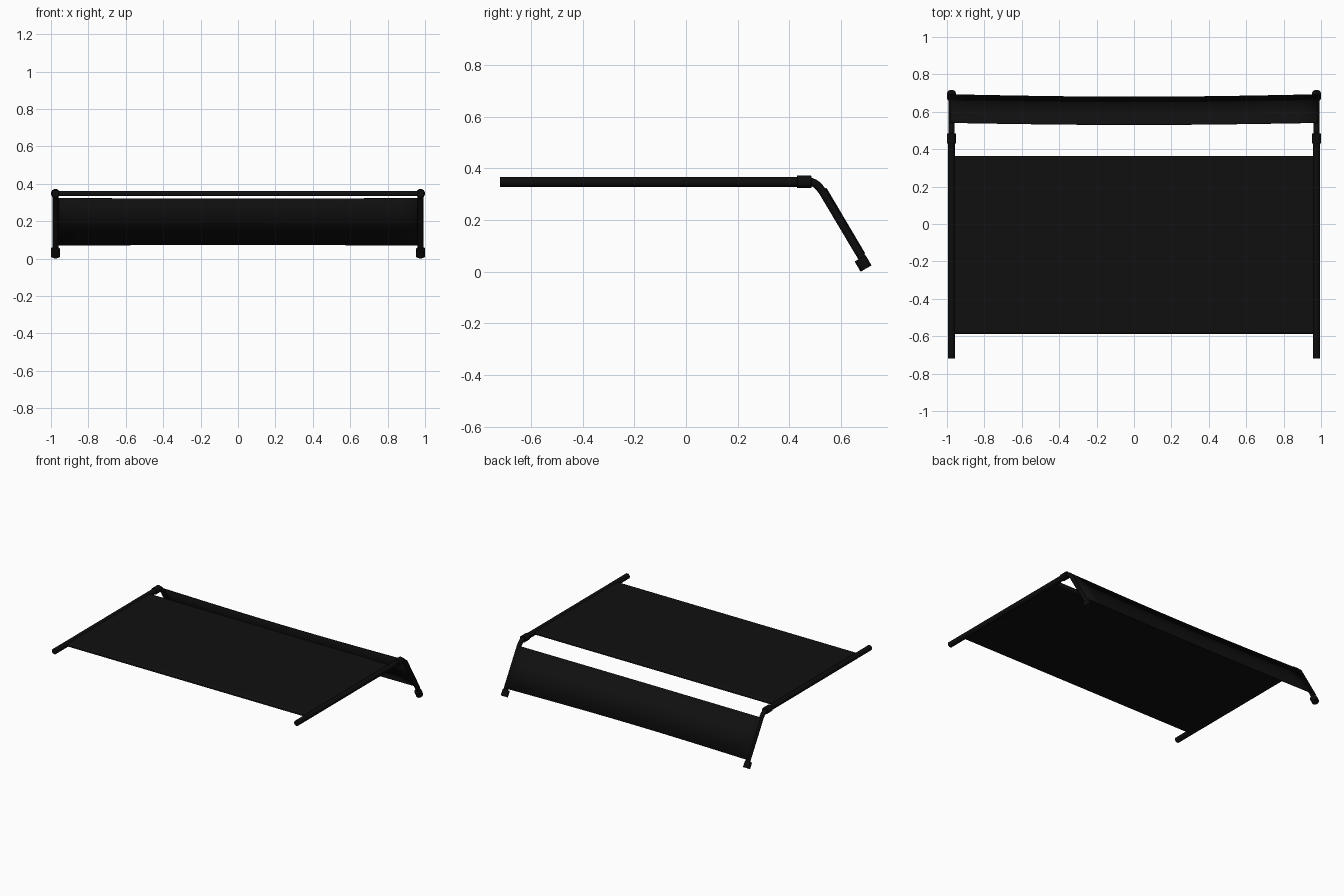
import bpy, bmesh
from math import pi, sin
from mathutils import Vector

if "Cube" in bpy.data.objects:
    bpy.data.objects.remove(bpy.data.objects["Cube"])


def material(name, v):
    m = bpy.data.materials.new(name)
    m.diffuse_color = (v, v, v, 1)
    m.use_nodes = True
    m.node_tree.nodes["Principled BSDF"].inputs["Base Color"].default_value = m.diffuse_color
    return m


METAL = material("black_metal", 0.004)
FABRIC = material("black_fabric", 0.005)
X, Z = 0.976, 0.348


def finish(ob, name, mat):
    ob.name = name
    ob.data.materials.append(mat)
    bpy.ops.object.select_all(action='DESELECT')
    ob.select_set(True)
    bpy.context.view_layer.objects.active = ob
    bpy.ops.object.shade_smooth_by_angle()
    return ob


def rod(name, a, b, r, bevel=0.0):
    a, b = Vector(a), Vector(b)
    d = b - a
    bpy.ops.mesh.primitive_cylinder_add(vertices=24, radius=r, depth=d.length, location=(a + b) / 2)
    ob = bpy.context.object
    ob.rotation_euler = d.to_track_quat('Z', 'Y').to_euler()
    if bevel:
        mod = ob.modifiers.new("soft_rim", 'BEVEL')
        mod.width, mod.segments = bevel, 2
    return finish(ob, name, METAL)


def tube(name, pts, r):
    cu = bpy.data.curves.new(name, 'CURVE')
    cu.dimensions = '3D'
    cu.bevel_depth, cu.bevel_resolution, cu.use_fill_caps = r, 4, True
    sp = cu.splines.new('POLY')
    sp.points.add(len(pts) - 1)
    for p, c in zip(sp.points, pts):
        p.co = (*c, 1)
    ob = bpy.data.objects.new(name, cu)
    bpy.context.collection.objects.link(ob)
    bpy.ops.object.select_all(action='DESELECT')
    ob.select_set(True)
    bpy.context.view_layer.objects.active = ob
    bpy.ops.object.convert(target='MESH')
    return finish(bpy.context.object, name, METAL)


for side, x in (("left", -X), ("right", X)):
    # straight rail and its clamp collar
    rod(side + "_rail", (x, -0.72, Z), (x, 0.45, Z), 0.0195)
    rod(side + "_collar", (x, 0.43, Z), (x, 0.485, Z), 0.0245, 0.002)
    # bent leg: quadratic curve at the knee, then straight down
    a, b, c = Vector((x, 0.48, Z)), Vector((x, 0.509, Z)), Vector((x, 0.541, 0.29))
    knee = [a * (1 - t) ** 2 + b * 2 * t * (1 - t) + c * t * t for t in [i / 8 for i in range(9)]]
    tube(side + "_leg", knee + [Vector((x, 0.69, 0.04))], 0.0155)
    # foot cap
    rod(side + "_foot", (x, 0.674, 0.052), (x, 0.697, 0.0125), 0.0245, 0.002)
    # small eyelets holding the rear fabric
    for tag, y, z in (("upper", 0.538, 0.305), ("lower", 0.664, 0.096)):
        bpy.ops.mesh.primitive_torus_add(major_segments=16, minor_segments=6, major_radius=0.0095,
                                         minor_radius=0.002, location=(x, y, z), rotation=(0, pi / 2, 0))
        finish(bpy.context.object, side + "_" + tag + "_eyelet", METAL)

# main fabric panel, a double layer with rounded hems
bpy.ops.mesh.primitive_cube_add(size=1, location=(0, -0.1125, Z))
panel = bpy.context.object
panel.scale = (2 * X - 0.02, 0.951, 0.027)
bpy.ops.object.transform_apply(location=False, rotation=False, scale=True)
bev = panel.modifiers.new("rounded_hem", 'BEVEL')
bev.width, bev.segments = 0.010, 3
finish(panel, "main_fabric_panel", FABRIC)

# rear fabric panel, gently bowed inward at the middle
bm = bmesh.new()
rows = []
n = 16
for i in range(n + 1):
    t = i / n
    s = sin(pi * t)
    x = -X - 0.006 + t * 2 * (X + 0.006)
    rows.append([bm.verts.new((x, 0.542 - 0.011 * s, 0.324 - 0.005 * s)),
                 bm.verts.new((x, 0.692 - 0.013 * s, 0.070 + 0.004 * s))])
for p, q in zip(rows, rows[1:]):
    bm.faces.new((p[0], p[1], q[1], q[0]))
bmesh.ops.recalc_face_normals(bm, faces=bm.faces)
me = bpy.data.meshes.new("rear_fabric_panel")
bm.to_mesh(me)
bm.free()
rear = bpy.data.objects.new("rear_fabric_panel", me)
bpy.context.collection.objects.link(rear)
sol = rear.modifiers.new("cloth_thickness", 'SOLIDIFY')
sol.thickness, sol.offset = 0.004, 0
finish(rear, "rear_fabric_panel", FABRIC)
